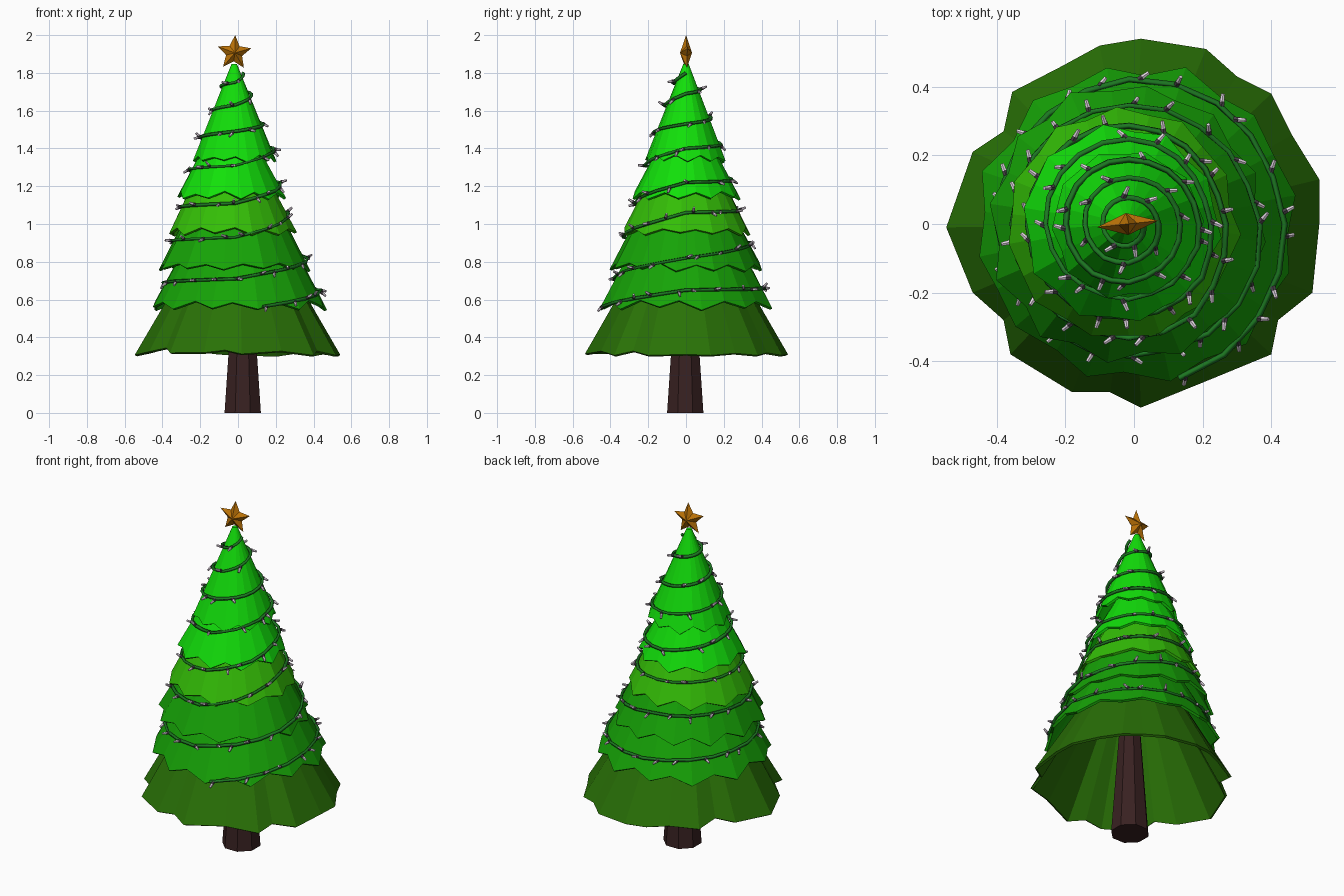
import bpy, bmesh, math, random
from mathutils import Vector, Matrix
from mathutils.bvhtree import BVHTree

if "Cube" in bpy.data.objects:
    bpy.data.objects.remove(bpy.data.objects["Cube"])

random.seed(7)


def material(name, rgb):
    m = bpy.data.materials.new(name)
    m.diffuse_color = (*rgb, 1)
    m.use_nodes = True
    m.node_tree.nodes["Principled BSDF"].inputs["Base Color"].default_value = m.diffuse_color
    return m


OLIVE = material("olive green", (0.022, 0.165, 0.002))
MID = material("mid green", (0.008, 0.37, 0.002))
LIME = material("leaf green", (0.034, 0.52, 0.002))
BRIGHT = material("bright green", (0.006, 0.75, 0.003))
BARK = material("bark brown", (0.040, 0.015, 0.015))
GOLD = material("gold", (0.50, 0.17, 0.002))
WIRE = material("wire green", (0.012, 0.19, 0.016))
SOCKET = material("socket grey", (0.06, 0.05, 0.06))
GLASS = material("bulb grey", (0.75, 0.66, 0.75))


def make_object(name, bm, mat):
    me = bpy.data.meshes.new(name)
    bm.to_mesh(me)
    bm.free()
    ob = bpy.data.objects.new(name, me)
    me.materials.append(mat)
    bpy.context.collection.objects.link(ob)
    return ob


# Trunk: tapered octagon
bm = bmesh.new()
bmesh.ops.create_cone(bm, cap_ends=True, segments=8, radius1=0.104, radius2=0.05, depth=0.75,
                      matrix=Matrix.Translation((0.025, -0.004, 0.375)) @ Matrix.Rotation(math.pi / 8, 4, 'Z'))
make_object("trunk", bm, BARK)

# Rim outline of the lowest tier, seen from above
LOW_RIM = [(0.54, 0), (0.54, 0.13), (0.46, 0.26), (0.40, 0.38), (0.30, 0.43), (0.21, 0.51), (0.02, 0.54),
           (-0.10, 0.52), (-0.21, 0.46), (-0.355, 0.385), (-0.38, 0.27), (-0.47, 0.21), (-0.547, -0.01),
           (-0.47, -0.20), (-0.38, -0.28), (-0.36, -0.38), (-0.18, -0.49), (-0.07, -0.49), (0.02, -0.535),
           (0.23, -0.45), (0.40, -0.38), (0.42, -0.28), (0.52, -0.20)]

# Branch tiers: hollow skirts with a zigzag rim
# (points, tip radius, tip z, notch z, top radius, top z, centre x, material)
TIERS = [
    (12, 0.550, 0.305, 0.340, 0.17, 0.95, 0.000, OLIVE),
    (12, 0.475, 0.550, 0.587, 0.29, 0.88, 0.008, MID),
    (12, 0.413, 0.755, 0.788, 0.25, 1.06, -0.020, MID),
    (11, 0.345, 0.945, 0.973, 0.19, 1.25, -0.035, LIME),
    (10, 0.294, 1.135, 1.164, 0.14, 1.42, -0.038, BRIGHT),
    (10, 0.222, 1.330, 1.355, 0.014, 1.848, -0.020, BRIGHT),
]
all_verts, all_faces = [], []
for k, (n, r, z_tip, z_notch, r_top, z_top, cx, mat) in enumerate(TIERS):
    points = []
    if k == 0:
        for x, y in LOW_RIM:
            points.append((x, y, 0.305 + 0.5 * max(0, 0.55 - math.hypot(x, y))))
    else:
        for i in range(2 * n):
            a = math.pi * (i / n + 0.5) + (0.2 * k) + random.uniform(-0.03, 0.03)
            tip = i % 2 == 0
            rr = r * (random.uniform(0.97, 1.01) if tip else random.uniform(0.91, 0.95))
            z = (z_tip if tip else z_notch) + random.uniform(-0.006, 0.012)
            points.append((rr * math.cos(a), rr * math.sin(a), z))
    bm = bmesh.new()
    rim = [bm.verts.new((cx + x, y, z)) for x, y, z in points]
    top = []
    for x, y, z in points:
        d = r_top / math.hypot(x, y)
        top.append(bm.verts.new((cx + x * d, y * d, z_top)))
    for i in range(len(rim)):
        j = (i + 1) % len(rim)
        bm.faces.new((rim[i], rim[j], top[j], top[i]))
    if k in (0, len(TIERS) - 1):
        bm.faces.new(top)
    # Remember the surface so that the light string can lie on it
    bm.verts.index_update()
    base = len(all_verts)
    all_verts += [v.co.copy() for v in bm.verts]
    all_faces += [[base + v.index for v in f.verts] for f in bm.faces]
    ob = make_object(f"branch_tier_{k + 1}", bm, mat)
    sol = ob.modifiers.new("thickness", 'SOLIDIFY')
    sol.thickness = 0.014
    sol.offset = -1
surface = BVHTree.FromPolygons(all_verts, all_faces)

# Light string: heights at each quarter turn (front, right, back, left ...)
HEIGHTS = [0.54, 0.65, 0.66, 0.69, 0.71, 0.82, 0.90, 0.91, 0.93, 1.06, 1.07, 1.09, 1.11, 1.22, 1.23,
           1.29, 1.31, 1.40, 1.42, 1.46, 1.49, 1.53, 1.56, 1.60, 1.63, 1.69, 1.71, 1.73, 1.75, 1.80]
STEPS = 5
samples = []
for i in range(1, (len(HEIGHTS) - 1) * STEPS + 1):
    q, f = divmod(i, STEPS)
    z = HEIGHTS[q]
    if f:
        z += (HEIGHTS[q + 1] - z) * f / STEPS
    a = -math.pi / 2 + i / STEPS * math.pi / 2
    d = Vector((math.cos(a), math.sin(a), 0))
    centre = Vector((-0.015, 0, z))
    hit = surface.ray_cast(centre + d * 0.8, -d)[0]
    samples.append((centre, d, (hit - centre).length if hit else 0.03))
path = []
for i, (centre, d, r) in enumerate(samples):
    near = [s[2] for s in samples[max(0, i - 1):i + 2]]
    path.append(centre + d * (0.5 * max(near) + 0.5 * sum(near) / len(near) + 0.010))

curve = bpy.data.curves.new("light_string", 'CURVE')
curve.dimensions = '3D'
curve.bevel_depth = 0.009
curve.bevel_resolution = 0
curve.use_fill_caps = True
sp = curve.splines.new('POLY')
sp.points.add(len(path) - 1)
for p, co in zip(sp.points, path):
    p.co = (*co, 1)
curve.materials.append(WIRE)
wire = bpy.data.objects.new("light_string", curve)
bpy.context.collection.objects.link(wire)

# Bulbs: small socket and glass pairs along the string
sockets, glass = bmesh.new(), bmesh.new()
lengths = [0]
for a, b in zip(path, path[1:]):
    lengths.append(lengths[-1] + (b - a).length)
COUNT = 90
for k in range(COUNT):
    t = (k + random.uniform(0.1, 0.9)) / COUNT * lengths[-1]
    i = max(j for j in range(len(path) - 1) if lengths[j] <= t)
    pos = path[i].lerp(path[i + 1], (t - lengths[i]) / (lengths[i + 1] - lengths[i]))
    along = (path[i + 1] - path[i]).normalized()
    aim = (samples[i][1] * 0.8 + along * random.uniform(-1, 1)
           + Vector((0, 0, random.uniform(-0.9, 0.9)))).normalized()
    turn = aim.to_track_quat('Z', 'Y').to_matrix().to_4x4()
    for bm, dist, r1, r2, depth in ((sockets, 0.010, 0.009, 0.009, 0.014),
                                    (glass, 0.028, 0.008, 0.006, 0.024)):
        bmesh.ops.create_cone(bm, cap_ends=True, segments=6, radius1=r1, radius2=r2, depth=depth,
                              matrix=Matrix.Translation(pos + aim * dist) @ turn)
make_object("bulb_sockets", sockets, SOCKET)
make_object("bulbs", glass, GLASS)

# Star: five points, faceted front and back
bm = bmesh.new()
ring = []
for i in range(10):
    a = math.pi / 2 + i * math.pi / 5
    r = 0.045 if i % 2 else 0.094
    ring.append(bm.verts.new((r * math.cos(a), 0, r * math.sin(a))))
front, back = bm.verts.new((0, -0.032, 0)), bm.verts.new((0, 0.032, 0))
for i in range(10):
    j = (i + 1) % 10
    bm.faces.new((ring[i], front, ring[j]))
    bm.faces.new((ring[j], back, ring[i]))
bmesh.ops.recalc_face_normals(bm, faces=bm.faces)
star = make_object("star", bm, GOLD)
star.location = (-0.02, 0, 1.906)
star.rotation_euler = (0, math.radians(3), math.radians(6))
